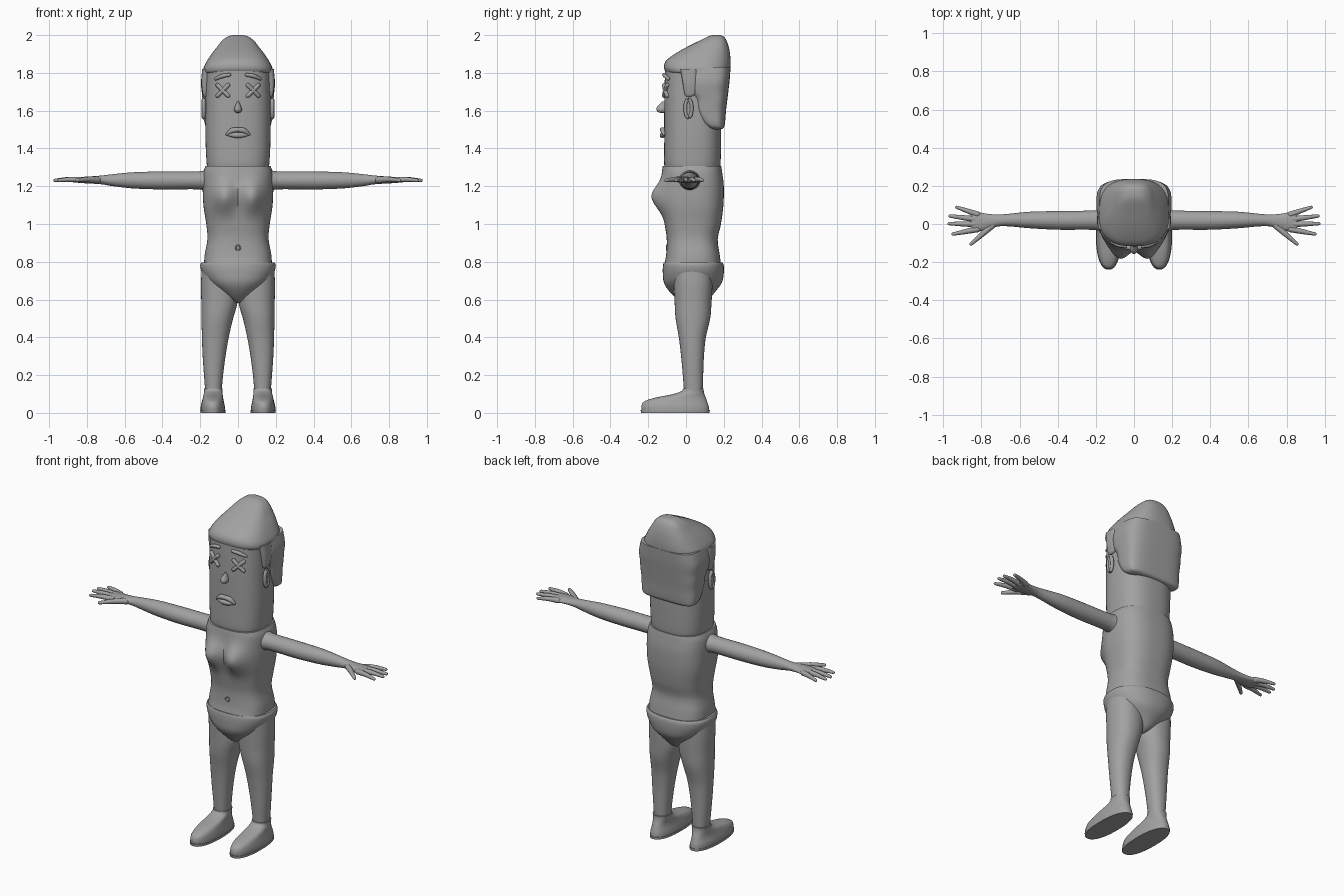
import bpy, bmesh, math
from mathutils import Vector

if "Cube" in bpy.data.objects:
    bpy.data.objects.remove(bpy.data.objects["Cube"])

grey = bpy.data.materials.new("plain grey")
grey.diffuse_color = (0.36, 0.36, 0.36, 1)
grey.use_nodes = True
grey.node_tree.nodes["Principled BSDF"].inputs["Base Color"].default_value = grey.diffuse_color


def skin(name, rings):
    """Bridge rings of points into a closed smooth surface."""
    bm = bmesh.new()
    loops = [[bm.verts.new(p) for p in ring] for ring in rings]
    n = len(loops[0])
    for a, b in zip(loops, loops[1:]):
        for i in range(n):
            bm.faces.new((a[i], a[(i + 1) % n], b[(i + 1) % n], b[i]))
    bm.faces.new(loops[0])
    bm.faces.new(loops[-1])
    bmesh.ops.recalc_face_normals(bm, faces=bm.faces)
    mesh = bpy.data.meshes.new(name)
    bm.to_mesh(mesh)
    bm.free()
    mesh.materials.append(grey)
    ob = bpy.data.objects.new(name, mesh)
    bpy.context.collection.objects.link(ob)
    bpy.ops.object.select_all(action='DESELECT')
    bpy.context.view_layer.objects.active = ob
    ob.select_set(True)
    bpy.ops.object.shade_smooth_by_angle(angle=math.radians(45))
    return ob


def smooth(keys, steps):
    """Catmull-Rom interpolation through key tuples."""
    out = []
    for i in range(len(keys) - 1):
        p0, p1 = keys[max(i - 1, 0)], keys[i]
        p2, p3 = keys[i + 1], keys[min(i + 2, len(keys) - 1)]
        for s in range(steps):
            t = s / steps
            out.append([0.5 * (2 * b + (c - a) * t + (2 * a - 5 * b + 4 * c - d) * t * t
                               + (3 * b - a - 3 * c + d) * t ** 3)
                        for a, b, c, d in zip(p0, p1, p2, p3)])
    return out + [list(keys[-1])]


def loft(name, keys, place=lambda u, v, t: (u, v, t), power=2.0, steps=4, n=40):
    """Superellipse sections, each key is (t, u0, u1, v0, v1)."""
    rings = []
    for t, u0, u1, v0, v1 in smooth(keys, steps):
        ring = []
        for i in range(n):
            a = math.tau * i / n
            c, s = math.cos(a), math.sin(a)
            u = (u0 + u1) / 2 + (u1 - u0) / 2 * math.copysign(abs(c) ** (2 / power), c)
            v = (v0 + v1) / 2 + (v1 - v0) / 2 * math.copysign(abs(s) ** (2 / power), s)
            ring.append(place(u, v, t))
        rings.append(ring)
    return skin(name, rings)


def tube(name, points, radii, steps=4, n=12):
    """Round-ended tapered tube along a smooth path."""
    path = smooth([tuple(p) + (r,) for p, r in zip(points, radii)], steps)
    pts, rad = [Vector(p[:3]) for p in path], [p[3] for p in path]
    d0, d1 = (pts[0] - pts[1]).normalized(), (pts[-1] - pts[-2]).normalized()
    r0, r1 = rad[0], rad[-1]
    pts = [pts[0] + d0 * r0 * .9, pts[0] + d0 * r0 * .6] + pts + [pts[-1] + d1 * r1 * .6, pts[-1] + d1 * r1 * .9]
    rad = [r0 * .4, r0 * .8] + rad + [r1 * .8, r1 * .4]
    rings = []
    for i, p in enumerate(pts):
        d = (pts[min(i + 1, len(pts) - 1)] - pts[max(i - 1, 0)]).normalized()
        ref = Vector((0, 1, 0)) if abs(d.y) < .8 else Vector((0, 0, 1))
        a = d.cross(ref).normalized()
        b = d.cross(a)
        rings.append([p + rad[i] * (a * math.cos(math.tau * k / n) + b * math.sin(math.tau * k / n))
                      for k in range(n)])
    return skin(name, rings)


def sym(z, rx, y0, y1):
    return (z, -rx, rx, y0, y1)


def face_y(x):
    """Front surface of the head at a given x."""
    return .035 - .15 * (1 - min(abs(x) / .17, 1) ** 2.6) ** (1 / 2.6)


def chest(u, v, t):
    """Push the two breasts out of the front of the torso."""
    if v < .03:
        drop = .075 if t > 1.145 else .085
        g = math.exp(-((abs(u) - .075) / .065) ** 2 - ((t - 1.145) / drop) ** 2)
        v -= .065 * g * min(1, (.03 - v) / .1)
    return (u, v, t)


# Head and torso
loft("head", [sym(1.295, .155, -.1, .17), sym(1.31, .165, -.115, .182), sym(1.45, .172, -.115, .186),
              sym(1.65, .172, -.115, .186), sym(1.85, .168, -.11, .18)], power=2.6, n=64)
loft("torso", [sym(.785, .18, -.115, .185), sym(.84, .176, -.105, .178), sym(.92, .162, -.102, .168),
               sym(1.0, .168, -.112, .185), sym(1.1, .183, -.12, .198), sym(1.2, .187, -.125, .2),
               sym(1.27, .184, -.126, .192), sym(1.307, .172, -.123, .186)],
     chest, power=2.7, steps=6, n=72)
loft("pelvis", [sym(.583, .015, -.01, .09), sym(.6, .045, -.045, .12), sym(.645, .105, -.09, .158),
                sym(.69, .158, -.117, .19), sym(.74, .19, -.123, .2), sym(.78, .2, -.122, .2),
                sym(.797, .193, -.118, .193)], power=2.3, n=56)

# Hair: a back mass that hugs the head, and a crown with an overhanging fringe
loft("hair_back", [sym(1.5, .13, .14, .18), sym(1.51, .165, .115, .2), sym(1.54, .178, .075, .207),
                   sym(1.6, .183, .04, .212), sym(1.66, .188, .032, .219), sym(1.7, .192, .0, .224),
                   sym(1.76, .196, -.01, .231), sym(1.83, .18, -.02, .236)], power=3.5, n=56)
loft("hair_crown", [sym(1.795, .16, -.08, .2), sym(1.803, .182, -.105, .228), sym(1.83, .181, -.117, .235),
                    sym(1.865, .163, -.105, .236), sym(1.9, .14, -.06, .233), sym(1.935, .113, .0, .227),
                    sym(1.97, .085, .07, .215), sym(1.992, .055, .115, .2), sym(2.0, .025, .14, .18)],
     power=2.7, n=64)

# Nose, lips and navel
loft("nose", [(1.588, -.006, .006, -.135, -.11), (1.594, -.016, .016, -.15, -.105),
              (1.607, -.021, .021, -.157, -.1), (1.625, -.015, .015, -.15, -.1),
              (1.648, -.004, .004, -.125, -.105)], n=20)
tube("upper_lip", [(-.06, face_y(.06) - .006, 1.474), (-.032, -.122, 1.494), (0, -.125, 1.499),
                   (.032, -.122, 1.494), (.06, face_y(.06) - .006, 1.474)], [.006, .014, .013, .014, .006])
tube("lower_lip", [(-.055, face_y(.055) - .005, 1.472), (-.025, -.122, 1.471), (0, -.124, 1.47),
                   (.025, -.122, 1.471), (.055, face_y(.055) - .005, 1.472)], [.005, .013, .015, .013, .005])
bpy.ops.mesh.primitive_torus_add(major_segments=20, minor_segments=8, major_radius=.013, minor_radius=.004,
                                 location=(0, -.103, .875), rotation=(math.pi / 2, 0, 0))
bpy.context.object.name = "navel"
bpy.context.object.data.materials.append(grey)
bpy.ops.object.shade_smooth_by_angle()

for s, side in ((1, "left"), (-1, "right")):
    def on_face(x, z):
        return (s * x, face_y(x) - .004, z)

    # Crossed eyes and sloping brow
    for k in (1, -1):
        tube(f"{side}_eye_cross", [on_face(.08 + d, 1.707 + k * d) for d in (-.028, 0, .028)], [.011] * 3)
    tube(f"{side}_brow", [on_face(.045, 1.79), on_face(.085, 1.783), on_face(.118, 1.768)], [.009, .011, .008])

    # Ear: rim and inner pad
    rim = [(s * .182, .013 + .017 * math.cos(a), 1.612 + .048 * math.sin(a))
           for a in [math.tau * i / 12 for i in range(13)]]
    tube(f"{side}_ear_rim", rim, [.01] * 13, steps=2, n=10)
    loft(f"{side}_ear_pad", [(.16, -.004, .03, 1.565, 1.66), (.183, -.004, .03, 1.565, 1.66),
                             (.187, .003, .023, 1.585, 1.64)], lambda u, v, t: (s * t, u, v), n=20)

    # Sideburn in front of the ear
    loft(f"{side}_sideburn", [(1.675, .165, .18, .0, .03), (1.69, .16, .187, -.008, .05),
                              (1.75, .15, .194, -.018, .06), (1.82, .14, .19, -.03, .06)],
         lambda u, v, t: (s * u, v, t), power=3, n=20)

    # Arm and palm
    along_x = lambda u, v, t: (s * t, u, v)
    loft(f"{side}_arm", [(.15, -.05, .09, 1.165, 1.295), (.185, -.035, .075, 1.18, 1.282),
                         (.24, -.03, .07, 1.184, 1.278), (.4, -.03, .068, 1.183, 1.278),
                         (.55, -.022, .064, 1.188, 1.274), (.66, -.012, .053, 1.2, 1.264),
                         (.72, -.014, .05, 1.21, 1.257), (.78, -.032, .055, 1.214, 1.252),
                         (.83, -.042, .066, 1.217, 1.249), (.855, -.04, .064, 1.222, 1.245)], along_x, n=32)

    # Fingers and thumb
    for base, tip, r in (((.82, .05), (.93, .088), .0125), ((.83, .025), (.965, .042), .013),
                         ((.83, -.001), (.97, .002), .013), ((.82, -.027), (.95, -.053), .013),
                         ((.74, -.005), (.855, -.105), .014)):
        mid = [(a + b) / 2 for a, b in zip(base, tip)]
        tube(f"{side}_finger", [(s * base[0], base[1], 1.233), (s * mid[0], mid[1], 1.236),
                                (s * tip[0], tip[1], 1.231)], [r * 1.25, r, r * .65])

    # Leg
    mirror = lambda u, v, t: (s * u, v, t)
    loft(f"{side}_leg", [(.11, .087, .173, -.01, .088), (.2, .079, .18, -.017, .091),
                         (.3, .066, .187, -.026, .095), (.4, .049, .191, -.038, .105),
                         (.5, .026, .193, -.055, .128), (.58, .004, .194, -.06, .135),
                         (.68, .0, .196, -.065, .14), (.76, .01, .192, -.07, .14)], mirror, power=2.2)

    # Shoe with ankle cuff and thin sole
    loft(f"{side}_shoe", [(.012, .068, .198, -.235, .123), (.035, .07, .197, -.236, .12),
                          (.06, .075, .191, -.222, .112), (.08, .079, .186, -.165, .105),
                          (.098, .081, .182, -.075, .098), (.115, .082, .179, -.025, .094),
                          (.13, .081, .18, -.015, .094)], mirror, power=2.3, n=48)
    loft(f"{side}_sole", [(0, .067, .199, -.238, .125), (.014, .066, .2, -.24, .126)],
         mirror, power=2.3, steps=1, n=48)
